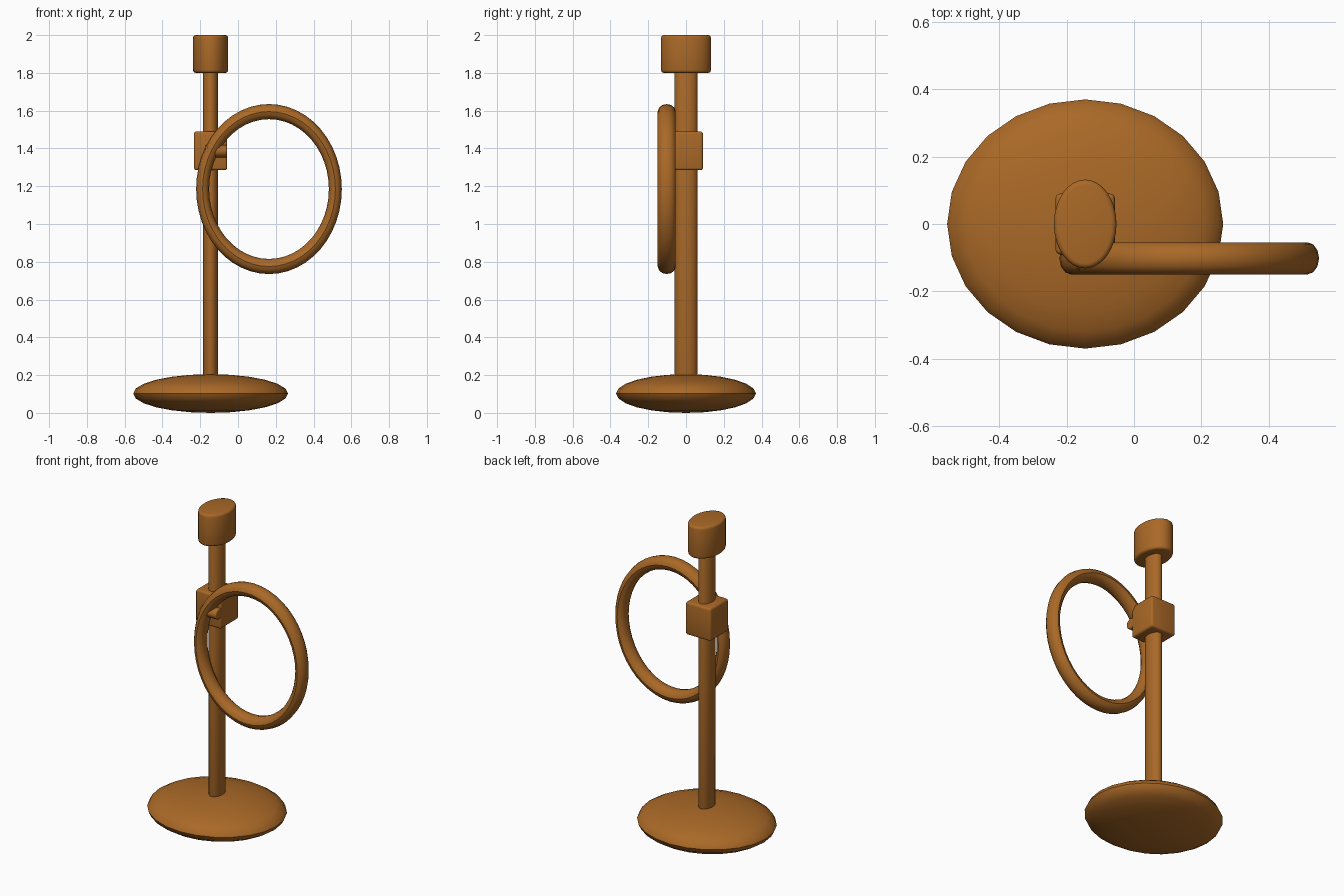
import bpy
import math

# Remove the default cube
if "Cube" in bpy.data.objects:
    bpy.data.objects.remove(bpy.data.objects["Cube"], do_unlink=True)

# Single warm brown material
brown = bpy.data.materials.new("warm_brown")
brown.use_nodes = True
color = (0.40, 0.14, 0.02, 1)
brown.diffuse_color = color
brown.node_tree.nodes["Principled BSDF"].inputs["Base Color"].default_value = color

AXIS_X = -0.145


def finish(name, scale, bevel=0.0):
    """Name the new part, apply its size, round its edges and shade it."""
    obj = bpy.context.object
    obj.name = name
    obj.scale = scale
    bpy.ops.object.transform_apply(location=False, rotation=True, scale=True)
    obj.data.materials.append(brown)
    if bevel:
        mod = obj.modifiers.new("rounded_edges", "BEVEL")
        mod.width = bevel
        mod.segments = 3
        mod.limit_method = "ANGLE"
        mod.angle_limit = math.radians(40)
        bpy.ops.object.modifier_apply(modifier=mod.name)
    bpy.ops.object.shade_smooth_by_angle(angle=math.radians(35))
    return obj


def rod(name, location, radii, length, bevel, rotation=(0, 0, 0)):
    bpy.ops.mesh.primitive_cylinder_add(vertices=32, radius=1, depth=1,
                                        location=location, rotation=rotation)
    return finish(name, (radii[0], radii[1], length), bevel)


# Flattened ellipsoid foot
bpy.ops.mesh.primitive_uv_sphere_add(segments=24, ring_count=12, radius=1,
                                     location=(AXIS_X, 0, 0.1025))
finish("base", (0.41, 0.37, 0.1025))

# Oval pole and wider oval cap
rod("pole", (AXIS_X, 0, 1.005), (0.04, 0.06), 1.61, 0.008)
rod("top_cap", (AXIS_X, 0, 1.9), (0.093, 0.132), 0.2, 0.015)

# Clamp block around the pole
bpy.ops.mesh.primitive_cube_add(size=1, location=(AXIS_X, 0, 1.3875))
finish("clamp_block", (0.176, 0.18, 0.205), 0.013)

# Short pin joining the block to the ring
rod("ring_pin", (-0.115, -0.1, 1.386), (0.033, 0.038), 0.114, 0.008,
    (0, math.radians(90), 0))

# Oval ring hanging in front
bpy.ops.mesh.primitive_torus_add(major_segments=48, minor_segments=12,
                                 major_radius=0.41, minor_radius=0.04,
                                 location=(0.164, -0.102, 1.185),
                                 rotation=(math.radians(90), 0, 0))
finish("ring", (0.857, 1.0, 1.19))
